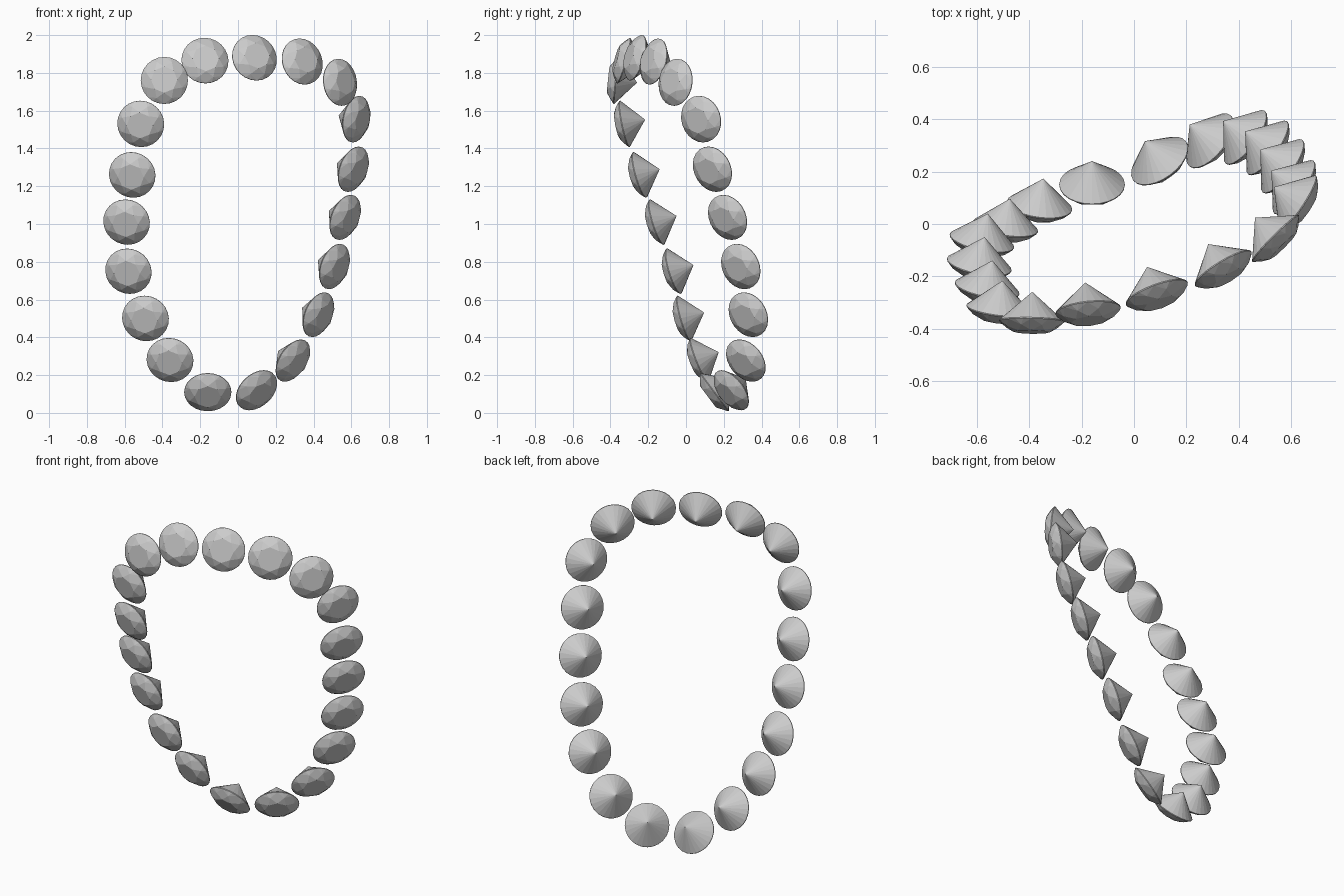
import bpy, bmesh
from math import cos, sin, pi
from mathutils import Vector

R, PAVILION, CROWN = 0.125, 0.112, 0.042


def ring(bm, n, r, z, offset=0.0):
    for i in range(n):
        a = 2 * pi * (i + offset) / n
        bm.verts.new((r * cos(a), r * sin(a), z))


def make_gem_mesh():
    # Round cut stone: culet, girdle, crown break ring, octagonal table (faces +z)
    bm = bmesh.new()
    bm.verts.new((0, 0, -PAVILION))
    ring(bm, 24, R, -0.002)
    ring(bm, 24, R, 0.002)
    ring(bm, 8, R * 0.83, CROWN * 0.55, 0.5)
    ring(bm, 8, R * 0.56, CROWN)
    bmesh.ops.convex_hull(bm, input=bm.verts[:])
    bmesh.ops.dissolve_limit(bm, angle_limit=0.02, verts=bm.verts[:], edges=bm.edges[:])
    bmesh.ops.recalc_face_normals(bm, faces=bm.faces[:])
    mesh = bpy.data.meshes.new("round_gem")
    bm.to_mesh(mesh)
    bm.free()
    return mesh


# Girdle centre and facing direction of each stone, clockwise from the bottom
STONES = [
    ((-0.16, 0.15, 0.11), (0, -.8, -.6)),
    ((-0.36, 0.07, 0.28), (-.13, -.92, -.37)),
    ((-0.49, -0.01, 0.50), (-.15, -.95, -.28)),
    ((-0.58, -0.065, 0.75), (-.2, -.93, -.29)),
    ((-0.59, -0.155, 1.01), (-.18, -.93, -.29)),
    ((-0.56, -0.245, 1.26), (-.18, -.94, -.27)),
    ((-0.515, -0.325, 1.53), (-.12, -.97, -.2)),
    ((-0.39, -0.37, 1.76), (-.02, -.99, .1)),
    ((-0.175, -0.33, 1.865), (.1, -.95, .27)),
    ((0.087, -0.265, 1.88), (.33, -.9, .27)),
    ((0.34, -0.17, 1.86), (.5, -.82, .22)),
    ((0.54, -0.055, 1.75), (.7, -.7, .1)),
    ((0.625, 0.08, 1.555), (.82, -.54, -.17)),
    ((0.61, 0.14, 1.29), (.77, -.57, -.29)),
    ((0.567, 0.22, 1.035), (.76, -.57, -.31)),
    ((0.51, 0.29, 0.775), (.77, -.56, -.29)),
    ((0.425, 0.33, 0.52), (.76, -.56, -.33)),
    ((0.29, 0.317, 0.277), (.7, -.56, -.46)),
    ((0.098, 0.24, 0.12), (.5, -.68, -.54)),
]

# Loop of stones sharing one mesh
gem = make_gem_mesh()
for i, (centre, facing) in enumerate(STONES):
    ob = bpy.data.objects.new(f"necklace_stone_{i + 1:02d}", gem)
    ob.location = centre
    ob.rotation_euler = Vector(facing).to_track_quat('Z', 'Y').to_euler()
    bpy.context.collection.objects.link(ob)
